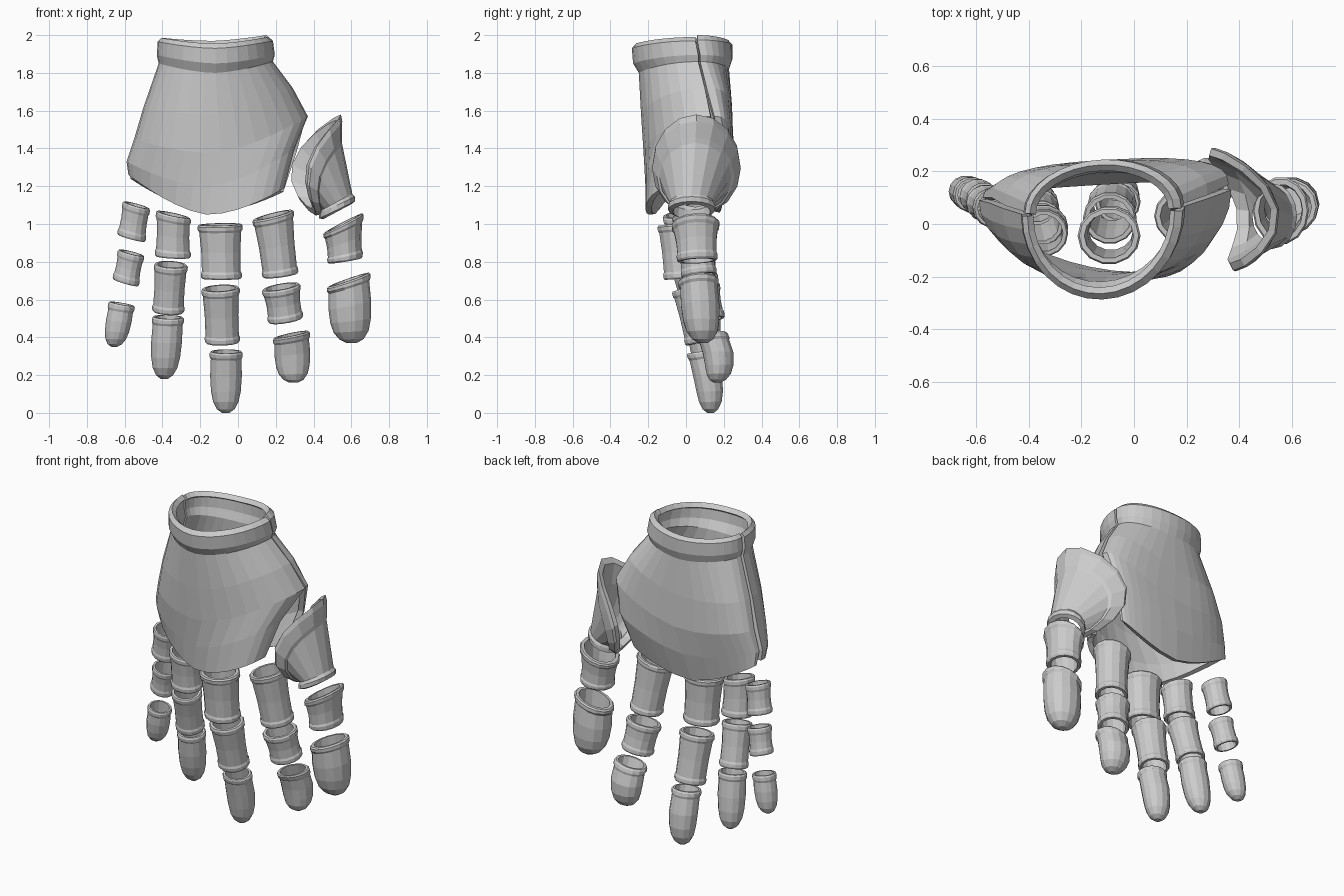
import bpy, bmesh
from math import sin, cos, pi, copysign
from mathutils import Vector

SIDES = 14


def make_object(name, bm):
    mesh = bpy.data.meshes.new(name)
    bm.to_mesh(mesh)
    bm.free()
    obj = bpy.data.objects.new(name, mesh)
    bpy.context.collection.objects.link(obj)
    return obj


def loft(name, rings, cyclic):
    """Skin rings of points; cyclic joins last ring to first, otherwise caps."""
    bm = bmesh.new()
    loops = [[bm.verts.new(p) for p in r] for r in rings]
    pairs = list(zip(loops, loops[1:]))
    if cyclic:
        pairs.append((loops[-1], loops[0]))
    for a, b in pairs:
        n = len(a)
        for i in range(n):
            j = (i + 1) % n
            bm.faces.new((a[i], a[j], b[j], b[i]))
    if not cyclic:
        bm.faces.new(loops[0])
        bm.faces.new(loops[-1])
    bmesh.ops.recalc_face_normals(bm, faces=bm.faces)
    return make_object(name, bm)


def ring_at(centre, half, depth, slope, s):
    """Oval ring: half = in-plane x/z half width, depth = y radius."""
    side = Vector((0, depth, depth * slope))
    return [centre + s * (half * cos(2 * pi * i / SIDES) + side * sin(2 * pi * i / SIDES))
            for i in range(SIDES)]


def ends(e):
    xl, zl, xr, zr, y, ry = e
    return Vector(((xl + xr) / 2, y, (zl + zr) / 2)), Vector(((xr - xl) / 2, 0, (zr - zl) / 2)), ry


def tube(name, top, bottom):
    """Hollow finger segment, waisted, with a bead at each end."""
    (c0, h0, r0), (c1, h1, r1) = ends(top), ends(bottom)
    d = c1 - c0
    slope = max(-0.5, min(0.5, d.y / -d.z))
    k = 0.036 / d.length
    prof = [(0, .94), (.25 * k, 1), (.75 * k, 1), (1.1 * k, .94), (.5, .91),
            (1 - 1.1 * k, .94), (1 - .75 * k, 1), (1 - .25 * k, 1), (1, .94),
            (1, .78), (.5, .76), (0, .78)]
    loft(name, [ring_at(c0 + d * t, h0.lerp(h1, t), r0 + (r1 - r0) * t, slope, s)
                for t, s in prof], True)


def tip(name, top, end, belly=0.0):
    """Fingertip cap: open beaded top, rounded closed end."""
    c0, h0, r0 = ends(top)
    d = Vector(end) - c0
    slope = max(-0.5, min(0.5, d.y / -d.z))
    k = 0.036 / d.length
    prof = [(.75, .5), (.4, .74), (0, .78), (0, .93), (.25 * k, 1), (.75 * k, 1), (1.1 * k, .93),
            (.4, .96), (.65, .9), (.82, .77), (.94, .53), (1, .22)]
    rings = []
    for t, s in prof:
        c = c0 + d * t + Vector((0, belly * sin(pi * t), 0))
        half = h0.lerp(Vector((h0.length, 0, 0)), t)
        rings.append(ring_at(c, half, r0, slope * (1 - t), s))
    loft(name, rings, False)


def plate(name, rows, power, flip, cols=16):
    """Curved hand plate; row = left x,z,y, right x,z,y, middle z, middle y."""
    bm = bmesh.new()
    grid = []
    for k, (xl, zl, yl, xr, zr, yr, zm, ym) in enumerate(rows):
        p = 1.0 if k < 4 else power
        line = []
        for i in range(cols + 1):
            c, s = -cos(pi * i / cols), max(0, sin(pi * i / cols))
            u = 0.5 + 0.5 * copysign(abs(c) ** p, c)
            y = yl + (yr - yl) * u + (ym - (yl + yr) / 2) * s ** p
            dip = 1 - abs(2 * u - 1) ** 1.6
            z = zl + (zr - zl) * u + (zm - (zl + zr) / 2) * dip
            line.append(bm.verts.new((xl + (xr - xl) * u, y, z)))
        grid.append(line)
    for a, b in zip(grid, grid[1:]):
        for i in range(cols):
            f = (a[i], b[i], b[i + 1], a[i + 1])
            bm.faces.new(f[::-1] if flip else f)
    obj = make_object(name, bm)
    mod = obj.modifiers.new("thickness", 'SOLIDIFY')
    mod.thickness = 0.032
    mod.offset = -1


# Hand plates with the wrist collar in their first four rows
plate("front_hand_plate", [
    (-.405, 1.985, .03, .155, 1.99, .05, 1.955, -.265),
    (-.425, 1.965, .03, .185, 1.97, .05, 1.93, -.287),
    (-.43, 1.895, .035, .195, 1.895, .065, 1.85, -.28),
    (-.42, 1.85, .035, .185, 1.86, .065, 1.80, -.25),
    (-.50, 1.62, .06, .29, 1.72, .10, 1.58, -.238),
    (-.55, 1.45, .08, .37, 1.57, .13, 1.38, -.225),
    (-.59, 1.33, .09, .30, 1.40, -.01, 1.2, -.21),
    (-.58, 1.26, .09, .245, 1.19, -.08, 1.05, -.195)], 0.96, False)
plate("back_hand_plate", [
    (-.395, 1.985, .04, .15, 2.0, .06, 1.97, .225),
    (-.415, 1.965, .04, .18, 1.975, .06, 1.95, .245),
    (-.42, 1.89, .045, .19, 1.895, .075, 1.87, .245),
    (-.41, 1.85, .045, .18, 1.86, .075, 1.82, .228),
    (-.49, 1.62, .07, .28, 1.72, .11, 1.6, .24),
    (-.54, 1.45, .10, .36, 1.57, .15, 1.4, .245),
    (-.575, 1.32, .10, .31, 1.38, .20, 1.23, .22),
    (-.57, 1.24, .12, .24, 1.17, .17, 1.06, .178)], 0.75, True)


# Thumb base: oblique cuff with a raised flange over a small lower ring
def cuff(x, ax, bx, y, ay, z, az):
    return [Vector((x + ax * cos(a) - bx * sin(a) ** 2 - .3 * bx * sin(a),
                    y + ay * sin(a), z + az * cos(a)))
            for a in (2 * pi * i / 16 for i in range(16))]


loft("thumb_base_guard", [
    cuff(.475, .07, .14, .055, .232, 1.315, .265),
    cuff(.482, .07, .135, .055, .235, 1.295, .25),
    cuff(.495, .055, .09, .05, .205, 1.255, .205),
    cuff(.495, .055, .08, .05, .19, 1.245, .185),
    cuff(.52, .085, .0, .03, .115, 1.115, .045),
    cuff(.525, .095, .0, .03, .125, 1.10, .045),
    cuff(.525, .095, .0, .03, .125, 1.075, .045),
    cuff(.525, .075, .0, .03, .10, 1.065, .04),
    cuff(.515, .065, .0, .03, .095, 1.115, .04),
    cuff(.482, .045, .07, .05, .165, 1.255, .165),
    cuff(.455, .065, .13, .055, .205, 1.315, .235)], True)

# Finger segments: ends as left x,z, right x,z, y centre, y radius
tubes = {
    "little_lower": ((-.61, 1.12, -.465, 1.08, .06, .075), (-.64, .945, -.49, .905, .08, .07)),
    "little_middle": ((-.635, .865, -.495, .83, .085, .07), (-.665, .71, -.525, .67, .105, .068)),
    "ring_lower": ((-.435, 1.07, -.25, 1.03, -.035, .09), (-.44, .83, -.25, .82, -.01, .085)),
    "ring_middle": ((-.445, .79, -.265, .78, 0, .085), (-.455, .54, -.285, .53, .06, .08)),
    "middle_lower": ((-.215, .995, .025, 1.0, -.045, .11), (-.195, .71, .02, .71, -.025, .095)),
    "middle_middle": ((-.195, .655, .01, .665, .02, .098), (-.175, .37, .01, .375, .08, .085)),
    "index_lower": ((.075, 1.02, .295, 1.075, .03, .105), (.13, .715, .32, .74, .07, .095)),
    "index_middle": ((.125, .65, .33, .685, .085, .095), (.16, .475, .345, .505, .12, .088)),
    "thumb_middle": ((.45, .95, .665, 1.06, .05, .13), (.475, .79, .66, .82, .06, .108)),
}
for name, (a, b) in tubes.items():
    tube(name + "_segment", a, b)

# Fingertips
tip("little_tip", (-.685, .59, -.545, .565, .11, .068), (-.655, .13, .35))
tip("ring_tip", (-.455, .51, -.285, .505, .07, .08), (-.39, .12, .18))
tip("middle_tip", (-.15, .325, .025, .325, .08, .08), (-.065, .13, .0), .015)
tip("index_tip", (.185, .395, .38, .435, .135, .085), (.295, .165, .16), .025)
tip("thumb_tip", (.47, .665, .70, .745, .065, .108), (.602, .09, .37))
